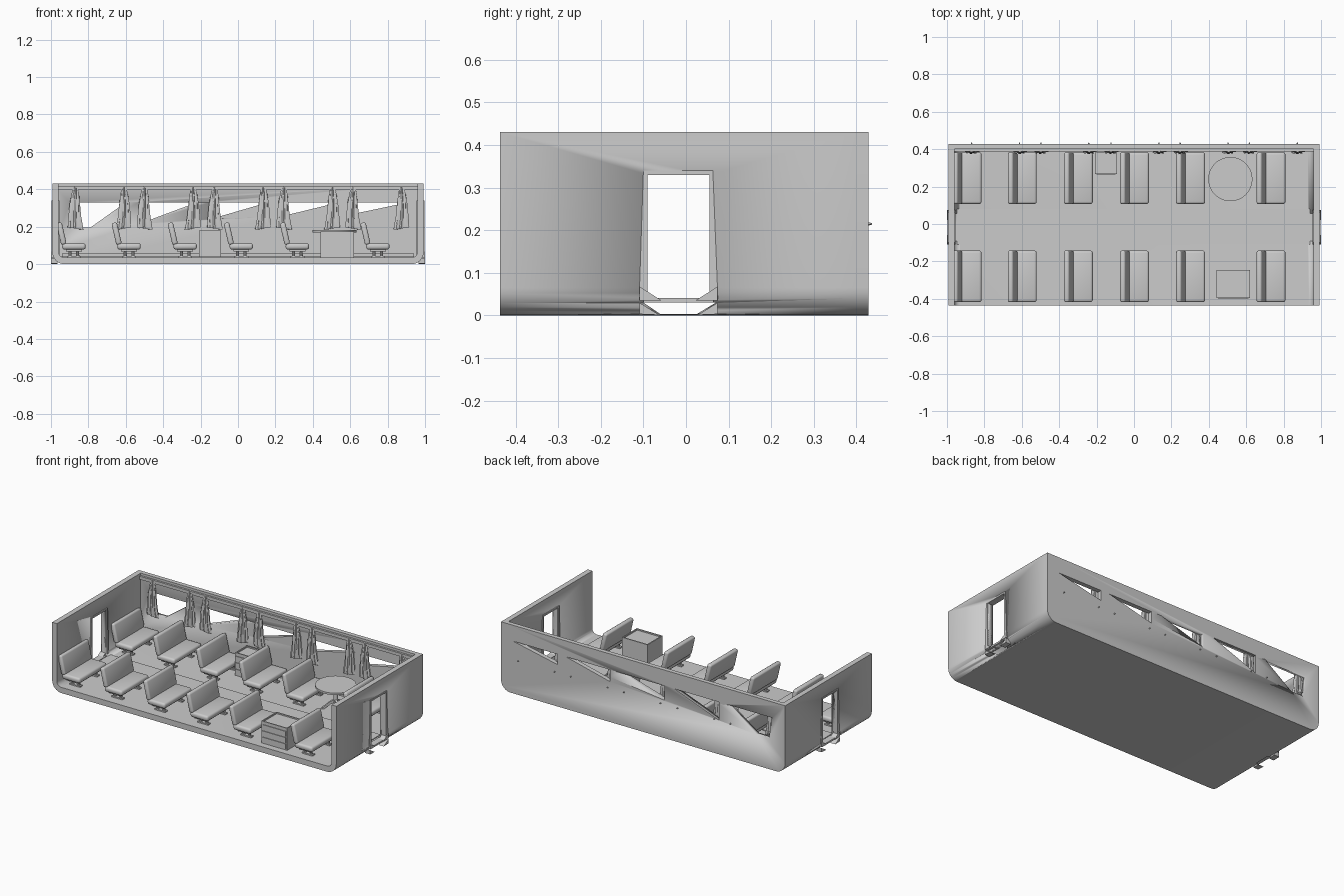
import bpy, bmesh, math
from mathutils import Matrix

if "Cube" in bpy.data.objects:
    bpy.data.objects.remove(bpy.data.objects["Cube"])

Y0, Y1, HX, H = -0.437, 0.428, 0.993, 0.43
FLOOR = 0.036


def finish(name, bm, smooth=True):
    bmesh.ops.recalc_face_normals(bm, faces=bm.faces)
    me = bpy.data.meshes.new(name)
    bm.to_mesh(me)
    bm.free()
    ob = bpy.data.objects.new(name, me)
    bpy.context.collection.objects.link(ob)
    bpy.ops.object.select_all(action='DESELECT')
    bpy.context.view_layer.objects.active = ob
    ob.select_set(True)
    if smooth:
        bpy.ops.object.shade_smooth_by_angle(angle=math.radians(35))
    return ob


def prism(name, pts, a, b, axis='Y', smooth=True):
    """Extrude a 2D outline (x,z along Y, or y,z along X, or x,y along Z)."""
    put = {'Y': lambda p, t: (p[0], t, p[1]),
           'X': lambda p, t: (t, p[0], p[1]),
           'Z': lambda p, t: (p[0], p[1], t)}[axis]
    bm = bmesh.new()
    f = bm.faces.new([bm.verts.new(put(p, a)) for p in pts])
    r = bmesh.ops.extrude_face_region(bm, geom=[f])
    d = put((0, 0), b - a)
    bmesh.ops.translate(bm, vec=d, verts=[v for v in r['geom'] if isinstance(v, bmesh.types.BMVert)])
    return finish(name, bm, smooth)


def box(name, x0, x1, y0, y1, z0, z1, bevel=0, tilt=0):
    bm = bmesh.new()
    bmesh.ops.create_cube(bm, size=1)
    bmesh.ops.scale(bm, vec=(x1 - x0, y1 - y0, z1 - z0), verts=bm.verts)
    if bevel:
        bmesh.ops.bevel(bm, geom=bm.edges[:], offset=bevel, segments=3, profile=0.5, affect='EDGES')
    bmesh.ops.rotate(bm, matrix=Matrix.Rotation(tilt, 3, 'Y'), verts=bm.verts)
    bmesh.ops.translate(bm, vec=((x0 + x1) / 2, (y0 + y1) / 2, (z0 + z1) / 2), verts=bm.verts)
    return finish(name, bm, bool(bevel))


def cone(name, x, y, z0, z1, r1, r2, n=16, rot=None):
    bm = bmesh.new()
    bmesh.ops.create_cone(bm, cap_ends=True, segments=n, radius1=r1, radius2=r2, depth=z1 - z0)
    if rot:
        bmesh.ops.rotate(bm, matrix=rot, verts=bm.verts)
    bmesh.ops.translate(bm, vec=(x, y, (z0 + z1) / 2), verts=bm.verts)
    return finish(name, bm)


def cut(ob, cutter):
    m = ob.modifiers.new("cut", 'BOOLEAN')
    m.operation, m.solver, m.object = 'DIFFERENCE', 'EXACT', cutter
    bpy.context.view_layer.objects.active = ob
    bpy.ops.object.modifier_apply(modifier=m.name)
    bpy.data.objects.remove(cutter, do_unlink=True)


def rounded_u(hx, z, r):
    """Top left, down, round the lower corners, up to top right."""
    left = [(-hx + r - r * math.cos(a), z + r - r * math.sin(a))
            for a in [i * math.pi / 16 for i in range(9)]]
    return [(-hx, H)] + left + [(-x, zz) for x, zz in reversed(left)] + [(hx, H)]


# Carriage shell: U-shaped floor and end walls, plus the back wall
outer, inner = rounded_u(HX, 0, 0.065), rounded_u(0.96, FLOOR, 0.03)
shell = prism("floor_and_end_walls", outer + inner[::-1], Y0, 0.40)
back = prism("back_wall", outer, 0.40, Y1)

# Doorways and the hollow gap under the floor
for s in (-1, 1):
    a, b = sorted((s * 0.93, s * 1.1))
    cut(shell, prism("door_cut", [(-0.09, FLOOR), (-0.09, 0.33), (0.055, 0.33), (0.055, FLOOR)], a, b, 'X'))
cut(shell, prism("gap_cut", [(-0.10, 0.030), (-0.06, 0.003), (0.025, 0.003), (0.07, 0.030)], -1.1, 1.1, 'X'))

# Windows: partly open triangular gaps, growing towards the left end
cut(back, prism("window_cut", [(-0.9, 0.33), (-0.6, 0.33), (-0.79, 0.195), (-0.88, 0.195)], 0.3, 0.5))
for x, h in ((-0.53, 0.115), (-0.15, 0.09), (0.23, 0.075), (0.6, 0.065)):
    cut(back, prism("window_cut", [(x, 0.33), (x + 0.31, 0.33), (x, 0.33 - h)], 0.3, 0.5))

# Door frames, thresholds and corner steps
frame = [(-0.11, 0.035), (-0.10, 0.34), (0.063, 0.34), (0.075, 0.035),
         (0.055, 0.035), (0.055, 0.33), (-0.09, 0.33), (-0.09, 0.035)]
for s in (-1, 1):
    a, b = sorted((s * 0.955, s * 0.996))
    prism("door_frame", frame, a, b, 'X', False)
    box("door_threshold", a, b, -0.10, 0.065, 0.03, 0.041)
    a, b = sorted((s * 0.965, s * 1.0))
    for m in (-1, 1):
        c = -0.0175
        prism("door_corner", [(c + m * 0.092, 0.068), (c + m * 0.092, 0.035), (c + m * 0.04, 0.035)],
              a, b, 'X', False)
        prism("step_corner", [(c + m * 0.092, 0.03), (c + m * 0.092, 0.003), (c + m * 0.045, 0.001)],
              a, b, 'X', False)

# Wall trim and aisle carpet
box("cornice", -0.96, 0.96, 0.388, 0.402, 0.395, 0.415)
box("skirting", -0.94, 0.94, 0.388, 0.402, FLOOR - 0.002, 0.058)
box("aisle_carpet", -0.95, 0.94, -0.11, 0.08, FLOOR - 0.002, 0.041)

# Curtains: gathered folds that widen downwards, with a hook through the wall
def curtain(x, side):
    n, rows = 36, []
    bm = bmesh.new()
    for k, (z, w, d, off) in enumerate(((0.41, 0.010, 0.006, 0), (0.37, 0.018, 0.010, 0.002),
                                        (0.32, 0.024, 0.012, 0.004), (0.26, 0.028, 0.013, 0.004),
                                        (0.22, 0.033, 0.014, 0.002), (0.19, 0.037, 0.012, 0))):
        ring = []
        for i in range(n):
            a = 2 * math.pi * i / n
            f = 1 + 0.22 * math.cos(9 * a + 0.5 * k)
            ring.append(bm.verts.new((x + side * off + w * f * math.cos(a),
                                      0.390 + d * f * math.sin(a), z + 0.006 * side * math.cos(a))))
        rows.append(ring)
    for r0, r1 in zip(rows, rows[1:]):
        for i in range(n):
            j = (i + 1) % n
            bm.faces.new((r0[i], r0[j], r1[j], r1[i]))
    bm.faces.new(rows[0])
    bm.faces.new(rows[-1])
    finish("curtain", bm)
    cone("curtain_hook", x, 0.417, 0.195, 0.235, 0.012, 0.002, 5, Matrix.Rotation(-math.pi / 2, 3, 'X'))


for c in (-0.74, -0.37, 0.005, 0.375, 0.745):
    curtain(c - 0.128, -1)
    curtain(c + 0.128, 1)

# Bench seats in two rows, all facing right
for yc in (-0.28, 0.245):
    for x in (-0.965, -0.67, -0.37, -0.07, 0.23, 0.66):
        box("seat_cushion", x + 0.025, x + 0.15, yc - 0.138, yc + 0.138, 0.078, 0.112, 0.013)
        box("seat_back", x + 0.006, x + 0.036, yc - 0.138, yc + 0.138, 0.103, 0.223, 0.011, math.radians(-13))
        box("seat_rail", x + 0.045, x + 0.13, yc - 0.12, yc + 0.12, 0.068, 0.08)
        for dy in (-0.085, 0.085):
            for dx in (0.067, 0.108):
                cone("seat_leg", x + dx, yc + dy, FLOOR, 0.075, 0.009, 0.008, 10)
            box("seat_foot", x + 0.05, x + 0.125, yc + dy - 0.012, yc + dy + 0.012, FLOOR, 0.044)


# Drawer cabinets with a recessed tray top
def cabinet(x0, x1, y0, y1, top):
    box("cabinet_body", x0, x1, y0, y1, FLOOR, top - 0.008)
    for a, b, c, d in ((x0, x1, y0, y0 + .007), (x0, x1, y1 - .007, y1),
                       (x0, x0 + .007, y0, y1), (x1 - .007, x1, y0, y1)):
        box("cabinet_rim", a, b, c, d, top - 0.01, top)
    step = (top - 0.02 - FLOOR) / 3
    for i in range(3):
        z = FLOOR + 0.006 + i * step
        box("cabinet_drawer", x0 + 0.008, x1 - 0.008, y0 - 0.004, y0 + 0.002, z, z + step - 0.006)


cabinet(0.44, 0.62, -0.395, -0.245, 0.175)
cabinet(-0.208, -0.092, 0.268, 0.385, 0.18)

# Round table on a pedestal with four splayed feet
TX, TY = 0.515, 0.24
cone("table_top", TX, TY, 0.170, 0.182, 0.118, 0.118, 48)
cone("table_pedestal", TX, TY, 0.055, 0.172, 0.014, 0.010, 16)
for k in range(4):
    foot = prism("table_foot", [(0, 0.095), (0.035, 0.078), (0.075, 0.045), (0.085, FLOOR),
                                (0.068, FLOOR), (0.03, 0.062), (0, 0.075)], -0.006, 0.006)
    foot.location = (TX, TY, 0)
    foot.rotation_euler[2] = math.pi / 4 + k * math.pi / 2
